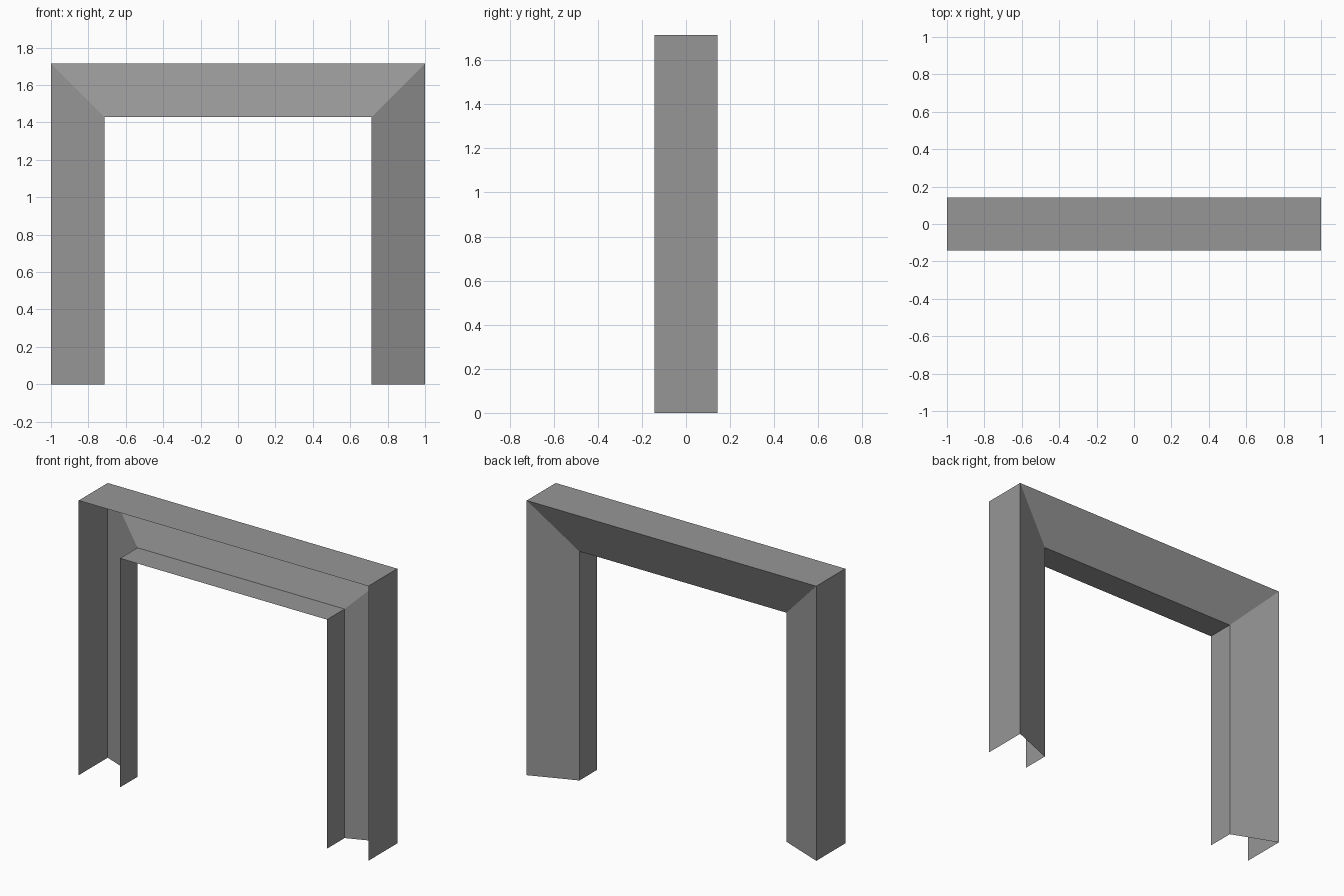
import bpy
import bmesh

cube = bpy.data.objects.get("Cube")
if cube:
    bpy.data.objects.remove(cube, do_unlink=True)

HEIGHT = 1.715

# Open channel section: (inset from the outer edge, depth)
SECTION = [(0, -0.143), (0, 0.143), (0.285, 0.03), (0.285, -0.143)]

grey = bpy.data.materials.new("Grey")
grey.use_nodes = True
colour = (0.31, 0.305, 0.31, 1)
grey.diffuse_color = colour
grey.node_tree.nodes["Principled BSDF"].inputs["Base Color"].default_value = colour


def corners(inset):
    """Path around the doorway at a given inset, with mitred corners."""
    side, top = 1 - inset, HEIGHT - inset
    return [(-side, 0), (-side, top), (side, top), (side, 0)]


def channel(name, leg):
    """One straight length of the channel between two path corners."""
    bm = bmesh.new()
    rows = []
    for inset, y in SECTION:
        path = corners(inset)
        rows.append([bm.verts.new((x, y, z)) for x, z in path[leg:leg + 2]])
    for (a, b), (d, c) in zip(rows, rows[1:]):
        bm.faces.new((a, b, c, d))
    mesh = bpy.data.meshes.new(name)
    bm.to_mesh(mesh)
    bm.free()
    mesh.materials.append(grey)
    bpy.context.collection.objects.link(bpy.data.objects.new(name, mesh))


# Posts and top beam, meeting at mitred corners
for leg, name in enumerate(("right_post", "top_beam", "left_post")):
    channel(name, leg)
